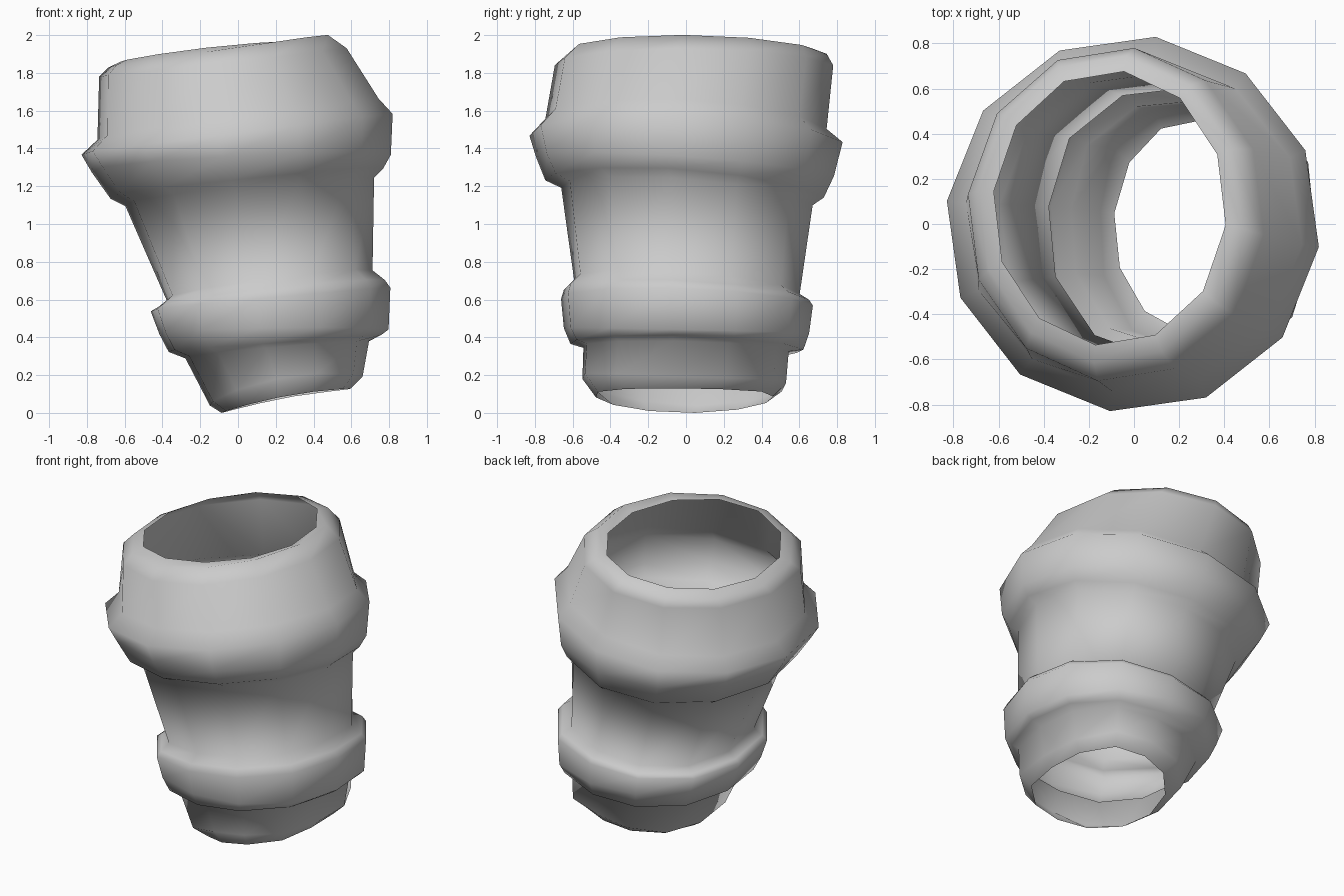
import bpy, bmesh
from math import sin, cos, radians, tau

SIDES = 12
TWIST = radians(-7)

# Ring profile: left (x, z), right (x, z), front (y, z), back (y, z)
RINGS = [
    # foot collar
    (-.09, .00, .60, .13, -.48, .09, .46, .08),
    (-.15, .04, .66, .19, -.55, .19, .53, .15),
    (-.28, .29, .695, .38, -.545, .35, .545, .32),
    # lower band
    (-.37, .325, .76, .41, -.615, .37, .625, .33),
    (-.42, .42, .80, .44, -.65, .45, .655, .42),
    (-.465, .54, .81, .66, -.665, .61, .675, .56),
    (-.43, .56, .78, .70, -.65, .66, .655, .59),
    (-.38, .60, .715, .75, -.595, .71, .605, .62),
    # flared body
    (-.60, 1.10, .725, 1.24, -.665, 1.20, .675, 1.09),
    # upper band
    (-.68, 1.14, .775, 1.29, -.75, 1.24, .735, 1.13),
    (-.78, 1.28, .815, 1.36, -.80, 1.36, .79, 1.25),
    (-.835, 1.37, .825, 1.58, -.835, 1.48, .835, 1.42),
    (-.75, 1.45, .75, 1.66, -.75, 1.57, .75, 1.49),
    # rounded rim
    (-.74, 1.78, .58, 1.93, -.70, 1.85, .785, 1.83),
    (-.69, 1.83, .48, 2.00, -.62, 1.92, .75, 1.89),
    (-.625, 1.86, .41, 1.97, -.54, 1.94, .68, 1.92),
]
# How much squarer than an ellipse each ring is: (left half, right half)
SQUARENESS = [(0, .10), (.08, .11), (.07, .09)] + [(.04, .04)] * 5 + [(.01, .01)]


def add_ring(bm, ring, square):
    """Tilted, slightly saddle-bent loop through four side points."""
    xl, zl, xr, zr, yf, zf, yb, zb = ring
    verts = []
    for i in range(SIDES):
        a = TWIST + i * tau / SIDES
        c, s = cos(a), sin(a)
        k = 1 + square[c > 0] * sin(2 * a) ** 2
        x = (xl + xr) / 2 + (xr - xl) / 2 * c * k
        y = (yf + yb) / 2 + (yb - yf) / 2 * s * k
        z = ((zl + zr) / 2 * c * c + (zf + zb) / 2 * s * s
             + (zr - zl) / 2 * c + (zb - zf) / 2 * s)
        verts.append(bm.verts.new((x, y, z)))
    return verts


# Open-ended banded tube, single wall
bm = bmesh.new()
loops = [add_ring(bm, r, SQUARENESS[n] if n < len(SQUARENESS) else (0, 0))
         for n, r in enumerate(RINGS)]
for low, high in zip(loops, loops[1:]):
    for i in range(SIDES):
        j = (i + 1) % SIDES
        bm.faces.new((low[i], low[j], high[j], high[i])).smooth = True

mesh = bpy.data.meshes.new("banded_tube")
bm.to_mesh(mesh)
bm.free()
tube = bpy.data.objects.new("banded_tube", mesh)
bpy.context.collection.objects.link(tube)
